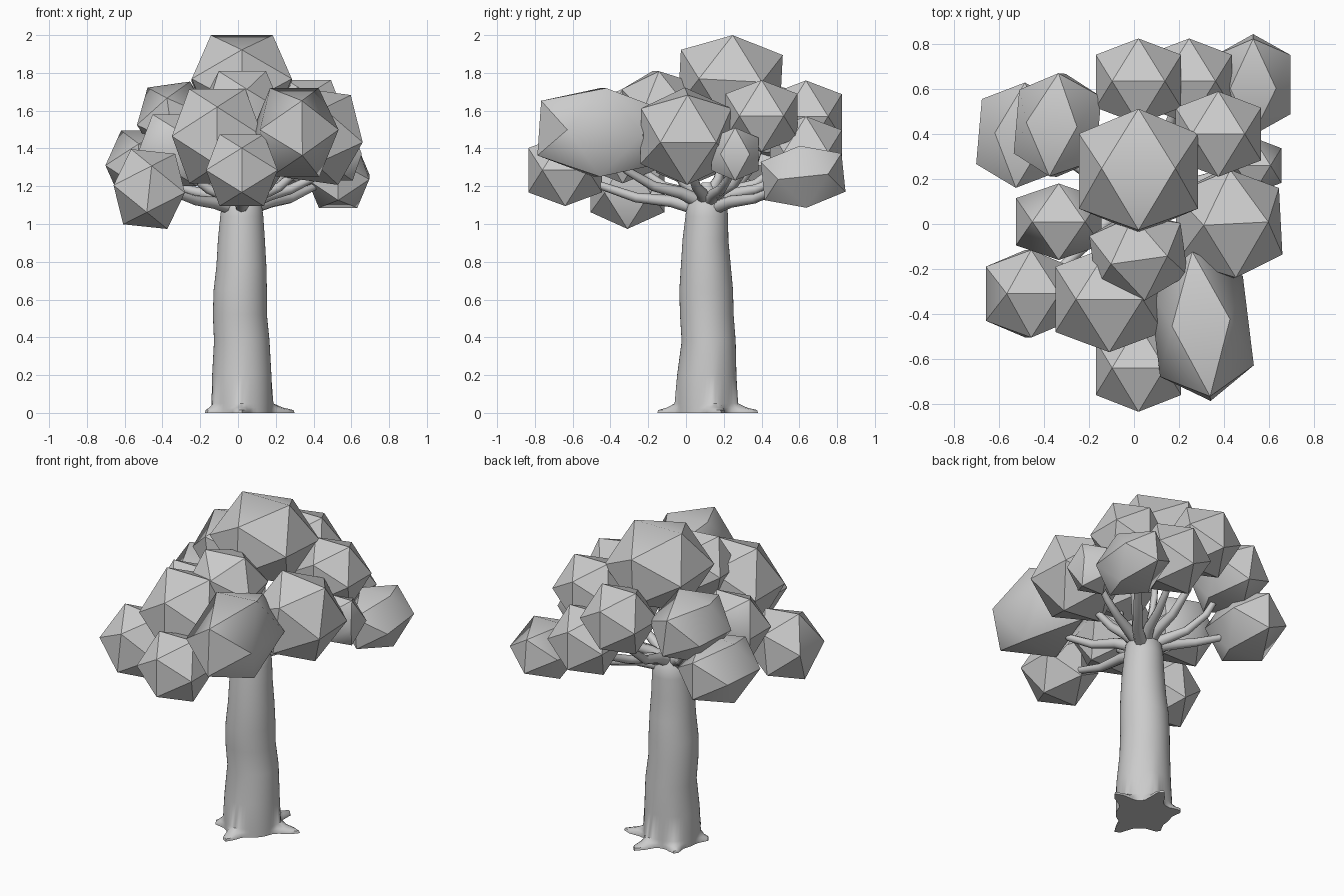
import bpy, bmesh
from math import sin, cos, pi, radians, exp
from mathutils import Vector, Euler

if "Cube" in bpy.data.objects:
    bpy.data.objects.remove(bpy.data.objects["Cube"])

PHI = (1 + 5 ** 0.5) / 2


def finish(name, bm, angle):
    bmesh.ops.recalc_face_normals(bm, faces=bm.faces[:])
    me = bpy.data.meshes.new(name)
    bm.to_mesh(me)
    bm.free()
    ob = bpy.data.objects.new(name, me)
    bpy.context.collection.objects.link(ob)
    bpy.ops.object.select_all(action='DESELECT')
    ob.select_set(True)
    bpy.context.view_layer.objects.active = ob
    bpy.ops.object.shade_smooth_by_angle(angle=radians(angle))
    return ob


def skin(name, rings, angle=50):
    """Join equal-length rings of points into a closed tube."""
    bm = bmesh.new()
    loops = [[bm.verts.new(p) for p in r] for r in rings]
    n = len(loops[0])
    for a, b in zip(loops, loops[1:]):
        for i in range(n):
            j = (i + 1) % n
            bm.faces.new((a[i], a[j], b[j], b[i]))
    bm.faces.new(loops[0])
    bm.faces.new(loops[-1])
    return finish(name, bm, angle)


def tube(name, pts, radii, sides=8):
    pts = [Vector(p) for p in pts]
    rings = []
    for i, p in enumerate(pts):
        d = (pts[min(i + 1, len(pts) - 1)] - pts[max(i - 1, 0)]).normalized()
        u = d.cross(Vector((0.13, 0.07, 1))).normalized()
        v = d.cross(u)
        rings.append([p + radii[i] * (cos(2 * pi * k / sides) * u + sin(2 * pi * k / sides) * v)
                      for k in range(sides)])
    return skin(name, rings)


def leaf_clump(name, c, r, rot):
    """Edge-up icosahedron stretched to half sizes r."""
    bm = bmesh.new()
    for s in (-1, 1):
        for t in (-1, 1):
            for p in ((s, 0, t * PHI), (0, s * PHI, t), (s * PHI, t, 0)):
                bm.verts.new([p[i] / PHI * r[i] for i in range(3)])
    bmesh.ops.convex_hull(bm, input=bm.verts[:])
    ob = finish(name, bm, 40)
    ob.location = c
    ob.rotation_euler = Euler([radians(a) for a in rot])


# Trunk: root tips as (angle, reach), flaring out of the lowest rings
ROOTS = [(15, .29), (73, .285), (130, .22), (206, .215), (268, .265)]


def root_flare(deg):
    return sum((reach - .16) * exp(-(((deg - a + 180) % 360 - 180) / 12) ** 2) for a, reach in ROOTS)


# z, centre x, centre y, radius x, radius y, root amount
PROFILE = [(0, .02, .11, .16, .16, 1), (.015, .02, .11, .16, .16, .95), (.028, .02, .11, .16, .16, .5),
           (.05, .02, .11, .16, .16, .1), (.2, .02, .11, .157, .157, 0), (.38, .02, .12, .147, .143, 0),
           (.52, .01, .11, .143, .142, 0), (.65, .012, .107, .141, .142, 0), (.78, .018, .105, .132, .132, 0),
           (.92, .018, .103, .124, .121, 0), (1.04, .02, .11, .114, .113, 0), (1.11, .02, .11, .105, .105, 0),
           (1.17, .02, .11, .06, .06, 0), (1.22, .02, .11, .025, .025, 0)]
N = 48
rings = []
for z, cx, cy, rx, ry, k in PROFILE:
    ring = []
    for i in range(N):
        d = 360 * i / N
        f = root_flare(d) * k
        ring.append((cx + (rx + f) * cos(radians(d)), cy + (ry + f) * sin(radians(d)), z))
    rings.append(ring)
skin("trunk", rings)

# Foliage: centre, half sizes, tilt in degrees
CLUMPS = [((.02, .235, 1.76), (.265, .27, .24), (-3, 0, 0)),
          ((.02, .635, 1.57), (.19, .19, .19), (0, 0, 0)),
          ((.245, .635, 1.38), (.19, .19, .19), (0, 0, 0)),
          ((.53, .62, 1.25), (.165, .215, .165), (6, 0, 0)),
          ((.375, .40, 1.572), (.19, .19, .19), (0, 0, 0)),
          ((.53, .26, 1.37), (.125, .125, .14), (0, 0, 0)),
          ((.42, 0, 1.465), (.235, .24, .24), (0, 8, 3)),
          ((.02, -.14, 1.61), (.205, .19, .2), (6, 0, 8)),
          ((.30, -.455, 1.485), (.21, .325, .235), (-4, 0, 7)),
          ((.02, -.64, 1.285), (.19, .195, .19), (0, 0, 0)),
          ((-.47, -.31, 1.185), (.19, .195, .2), (0, 6, 0)),
          ((-.11, -.335, 1.465), (.24, .235, .25), (0, 0, 0)),
          ((-.335, .01, 1.39), (.19, .17, .19), (0, 0, 0)),
          ((-.34, .44, 1.55), (.185, .23, .19), (0, -8, -5)),
          ((-.505, .395, 1.31), (.185, .235, .185), (0, 0, -5))]
for i, (c, r, rot) in enumerate(CLUMPS):
    leaf_clump(f"leaf_clump_{i + 1}", c, r, rot)
    # A kinked branch reaching from the trunk top into each clump
    bx, by, bz = c
    dx, dy = bx - .02, by - .11
    rise = bz - 1.15
    low = .03 if bz < 1.3 else 0
    tube(f"branch_{i + 1}",
         [(.02, .11, 1.1 - low), (.02 + dx * .3, .11 + dy * .25, 1.14 - low + rise * .08),
          (.02 + dx * .5, .11 + dy * .5, 1.15 - low + rise * .15),
          (.02 + dx * .72, .11 + dy * .75, 1.15 + rise * .4), (bx, by, bz)],
         [.04, .032, .026, .021, .012])
